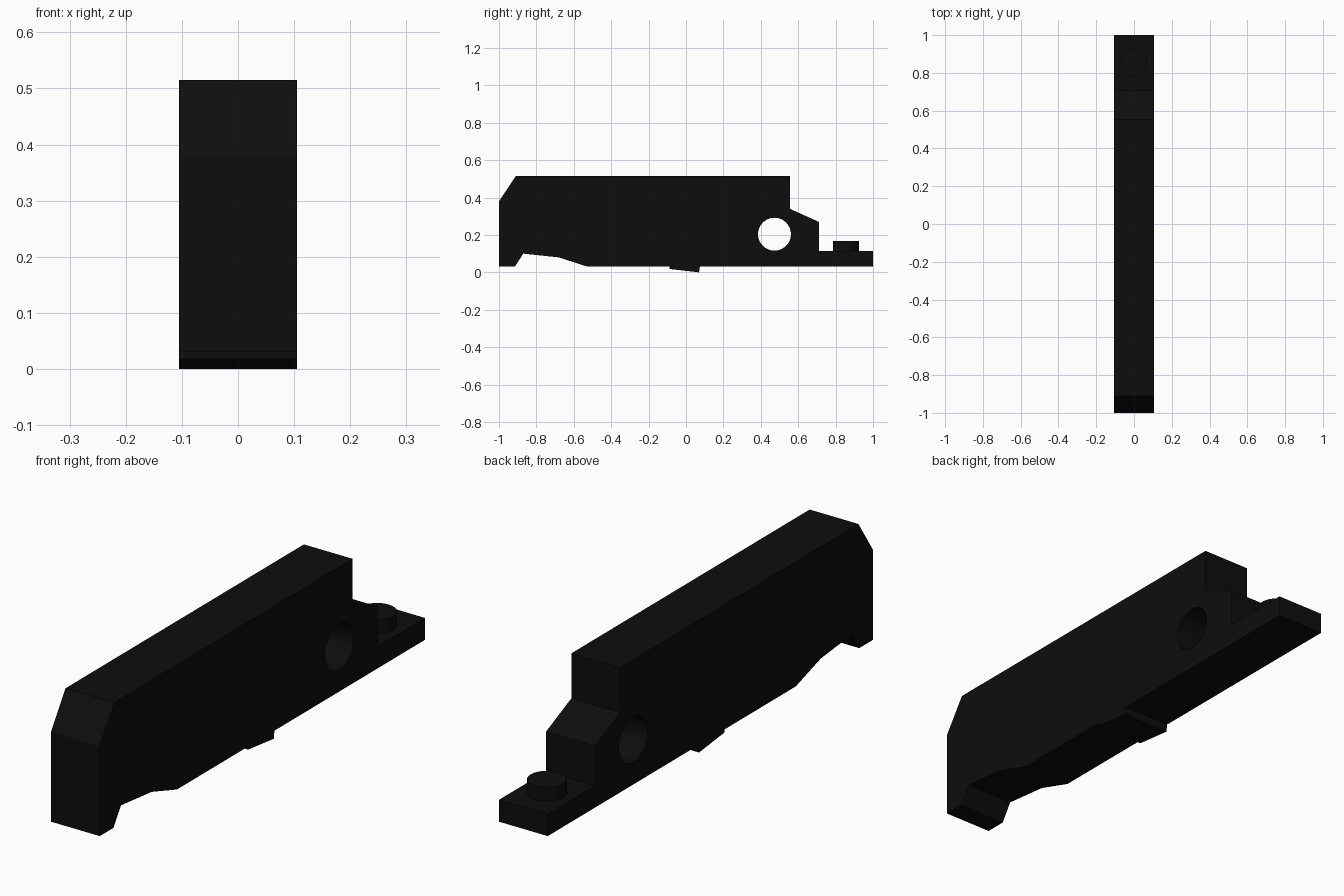
import bpy, bmesh, math

if "Cube" in bpy.data.objects:
    bpy.data.objects.remove(bpy.data.objects["Cube"])

HALF_W = 0.105

black = bpy.data.materials.new("black")
black.diffuse_color = (0.004, 0.004, 0.004, 1)
black.use_nodes = True
black.node_tree.nodes["Principled BSDF"].inputs["Base Color"].default_value = black.diffuse_color


def extruded(name, profile):
    """Extrude a (y, z) side profile across the full width."""
    bm = bmesh.new()
    face = bm.faces.new([bm.verts.new((-HALF_W, y, z)) for y, z in profile])
    ext = bmesh.ops.extrude_face_region(bm, geom=[face])
    moved = [v for v in ext["geom"] if isinstance(v, bmesh.types.BMVert)]
    bmesh.ops.translate(bm, verts=moved, vec=(2 * HALF_W, 0, 0))
    bmesh.ops.recalc_face_normals(bm, faces=bm.faces)
    mesh = bpy.data.meshes.new(name)
    bm.to_mesh(mesh)
    bm.free()
    mesh.materials.append(black)
    obj = bpy.data.objects.new(name, mesh)
    bpy.context.collection.objects.link(obj)
    return obj


def cylinder(name, radius, depth, location, rotation=(0, 0, 0)):
    bpy.ops.mesh.primitive_cylinder_add(vertices=48, radius=radius, depth=depth,
                                        location=location, rotation=rotation)
    obj = bpy.context.object
    obj.name = name
    obj.data.materials.append(black)
    return obj


def smooth(obj):
    bpy.ops.object.select_all(action='DESELECT')
    obj.select_set(True)
    bpy.context.view_layer.objects.active = obj
    bpy.ops.object.shade_smooth_by_angle(angle=math.radians(15))


# Main body with chamfered nose, relieved underside and stepped tail
body = extruded("body", [
    (-1.0, 0.03), (-0.915, 0.03), (-0.87, 0.1), (-0.68, 0.08), (-0.525, 0.03),
    (1.0, 0.03), (1.0, 0.115), (0.71, 0.115), (0.71, 0.27), (0.555, 0.34),
    (0.555, 0.515), (-0.91, 0.515), (-1.0, 0.38)])

# Round cross hole
cutter = cylinder("hole_cutter", 0.088, 0.5, (0, 0.473, 0.204), (0, math.pi / 2, 0))
cut = body.modifiers.new("cross_hole", 'BOOLEAN')
cut.operation = 'DIFFERENCE'
cut.solver = 'EXACT'
cut.object = cutter
bpy.context.view_layer.objects.active = body
bpy.ops.object.modifier_apply(modifier=cut.name)
bpy.data.objects.remove(cutter)
smooth(body)

# Slanted catch under the body
extruded("catch", [(-0.087, 0.036), (-0.087, 0.018), (0.07, 0.0), (0.075, 0.036)])

# Round stud on the tail plate
smooth(cylinder("stud", 0.07, 0.068, (0, 0.855, 0.134)))
